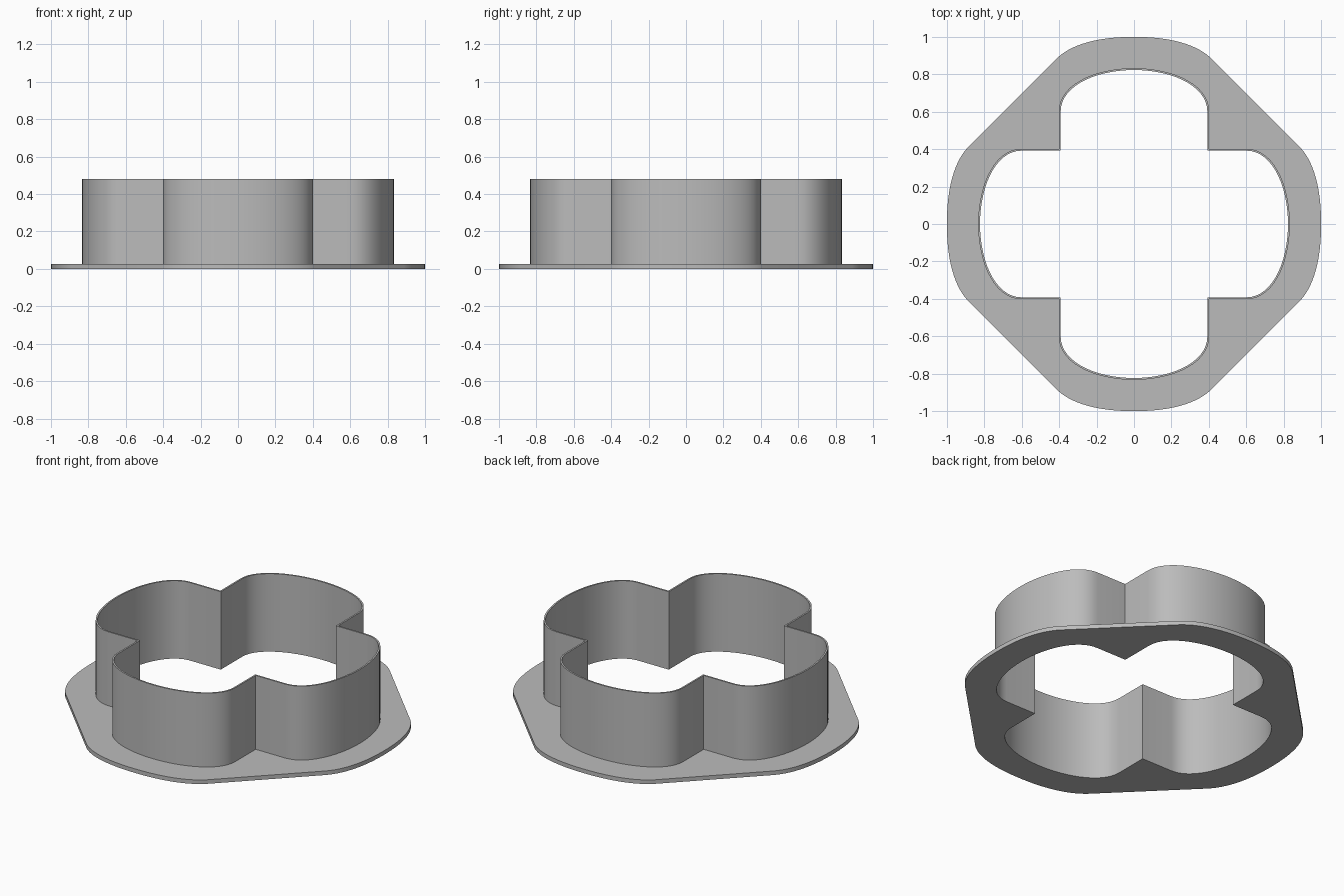
import bpy, bmesh
from mathutils import Matrix, Vector
from mathutils.geometry import interpolate_bezier

cube = bpy.data.objects.get("Cube")
if cube:
    bpy.data.objects.remove(cube, do_unlink=True)

grey = bpy.data.materials.new("plain grey")
grey.use_nodes = True
colour = (0.5, 0.5, 0.5, 1)
grey.diffuse_color = colour
grey.node_tree.nodes["Principled BSDF"].inputs["Base Color"].default_value = colour


def outline(corner, shoulder, handle_a, handle_b, apex):
    """Closed four-lobed loop from one half lobe: straight run, then a curve to the apex."""
    pts = [Vector(p).to_3d() for p in (corner, shoulder, handle_a, handle_b, apex)]
    half = [pts[0]] + list(interpolate_bezier(*pts[1:], 16))
    mirrored = [Vector((-p.x, p.y, 0)) for p in reversed(half[:-1])]
    lobe = half + mirrored[:-1]
    quarter = Matrix(((0, -1, 0), (1, 0, 0), (0, 0, 1)))
    loop = []
    for _ in range(4):
        loop += lobe
        lobe = [quarter @ p for p in lobe]
    return loop


def ring(name, outer, inner, z0, z1):
    """Solid band between two matching outlines."""
    bm = bmesh.new()
    rails = [[bm.verts.new((p.x, p.y, z)) for p in loop]
             for loop, z in ((outer, z0), (outer, z1), (inner, z1), (inner, z0))]
    n = len(outer)
    for a, b in zip(rails, rails[1:] + rails[:1]):
        for i in range(n):
            j = (i + 1) % n
            bm.faces.new((a[i], a[j], b[j], b[i]))
    bmesh.ops.recalc_face_normals(bm, faces=bm.faces)
    mesh = bpy.data.meshes.new(name)
    bm.to_mesh(mesh)
    bm.free()
    mesh.materials.append(grey)
    obj = bpy.data.objects.new(name, mesh)
    bpy.context.collection.objects.link(obj)
    bpy.ops.object.select_all(action='DESELECT')
    obj.select_set(True)
    bpy.context.view_layer.objects.active = obj
    bpy.ops.object.shade_smooth_by_angle(angle=0.5)


# Outlines of the thin wall and of the flange rim
wall_outer = outline((0.402, 0.402), (0.402, 0.6), (0.402, 0.75), (0.2, 0.833), (0, 0.833))
wall_inner = outline((0.392, 0.392), (0.392, 0.6), (0.392, 0.74), (0.2, 0.823), (0, 0.823))
rim = outline((0.649, 0.649), (0.41, 0.888), (0.32, 0.97), (0.17, 1), (0, 1))

# Flat flange and upright cutting wall
ring("base_flange", rim, wall_inner, 0, 0.025)
ring("cutter_wall", wall_outer, wall_inner, 0.025, 0.48)
